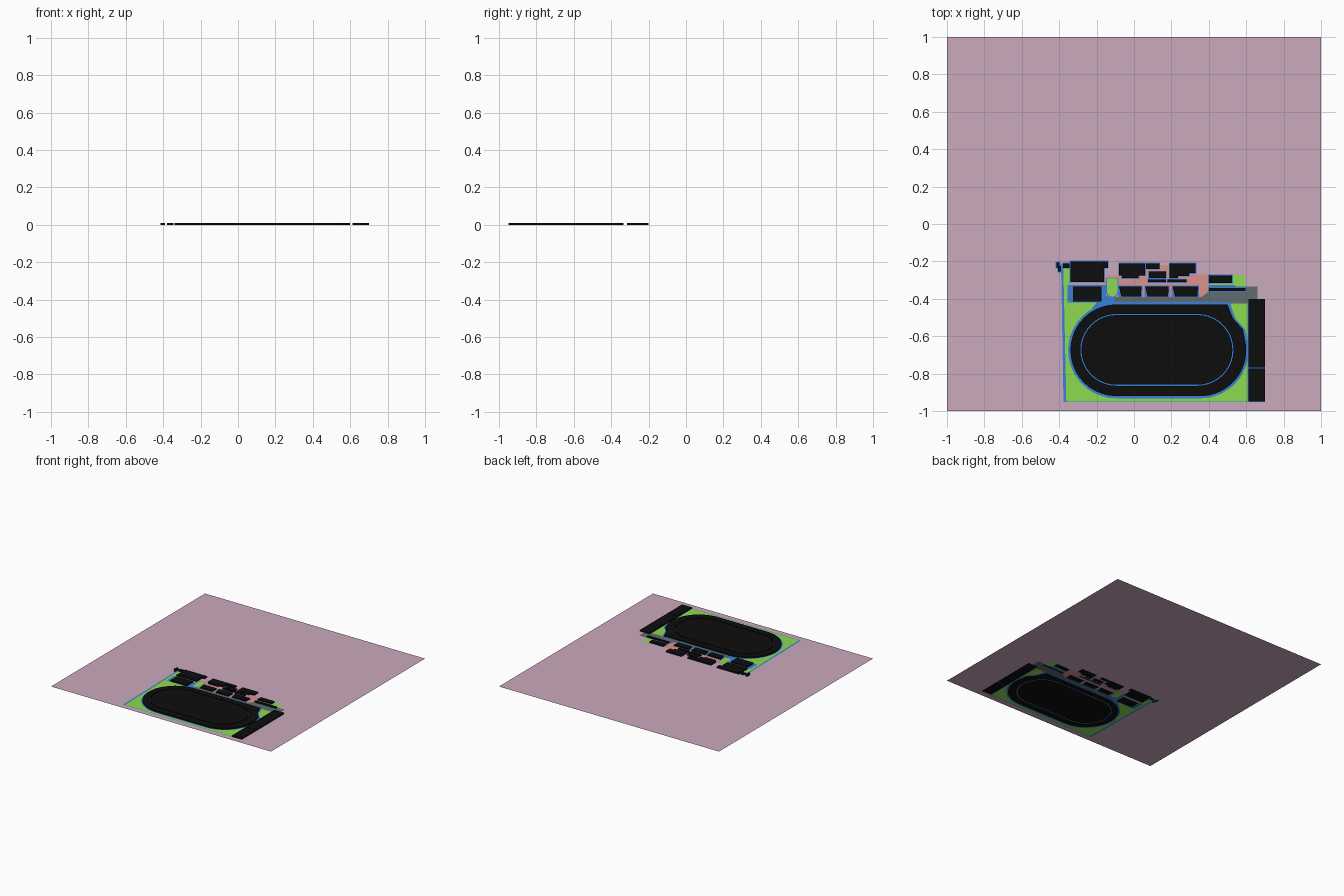
import bpy, bmesh, math
from mathutils import Vector
from mathutils.geometry import delaunay_2d_cdt

if "Cube" in bpy.data.objects:
    bpy.data.objects.remove(bpy.data.objects["Cube"])

HEIGHT = 0.01
COL = {
    "pink": (0.60, 0.40, 0.51, 1), "green": (0.27, 0.70, 0.08, 1),
    "blue": (0.04, 0.22, 0.70, 1), "salmon": (0.72, 0.29, 0.27, 1),
    "grey": (0.12, 0.15, 0.16, 1), "black": (0.004, 0.004, 0.004, 1),
}
MATS = {}
for key, c in COL.items():
    MATS[key] = bpy.data.materials.new(key)
    MATS[key].diffuse_color = c


def rect(x0, x1, y0, y1, g=0.0):
    return [(x0 - g, y0 - g), (x1 + g, y0 - g), (x1 + g, y1 + g), (x0 - g, y1 + g)]


def arc(cx, cy, r, a0, a1, n=20):
    return [(cx + r * math.cos(math.radians(a0 + (a1 - a0) * i / n)),
             cy + r * math.sin(math.radians(a0 + (a1 - a0) * i / n))) for i in range(n + 1)]


def stadium(x0, x1, cy, r):
    return arc(x1, cy, r, -90, 90) + arc(x0, cy, r, 90, 270)


def track(g=0.0):
    # oval with an angular widening at its back right corner
    corner = [(0.583 + g, -0.564), (0.53 + g, -0.505), (0.50 + g, -0.43 + g)]
    return arc(0.355, -0.675, 0.245 + g, -90, 15) + corner + \
        arc(-0.095, -0.675, 0.245 + g, 90, 270)


# Site layers, later ones lie over earlier ones: name, outline, colour, raised
layers = [("ground", rect(-1, 1, -1, 1), "pink", False)]


def add(name, poly, colour, raised=False):
    layers.append((name, poly, colour, raised))


# Lawns with thin kerbs, and paved areas
add("field_kerb", [(-0.377, -0.953), (0.613, -0.953), (0.613, -0.30), (-0.34, -0.30),
                   (-0.34, -0.215), (-0.39, -0.215)], "blue")
add("field_lawn", [(-0.362, -0.948), (0.608, -0.948), (0.608, -0.41), (-0.345, -0.41),
                   (-0.345, -0.225), (-0.378, -0.225)], "green")
add("back_ground", [(-0.34, -0.30), (-0.16, -0.30), (-0.16, -0.27), (0.57, -0.27),
                    (0.57, -0.29), (0.62, -0.29), (0.62, -0.335), (-0.34, -0.32)], "pink")
add("plaza", [(-0.35, -0.32), (-0.16, -0.32), (-0.15, -0.275), (-0.085, -0.275), (-0.085, -0.22),
              (0.33, -0.22), (0.33, -0.27), (0.40, -0.27), (0.40, -0.36), (0.36, -0.39),
              (-0.15, -0.39), (-0.35, -0.33)], "salmon")
add("entry_paving", [(-0.355, -0.325), (-0.15, -0.325), (-0.15, -0.385), (-0.10, -0.385),
                     (-0.10, -0.43), (-0.18, -0.45), (-0.27, -0.51), (-0.20, -0.42),
                     (-0.355, -0.42)], "blue")
add("side_lawn", rect(0.40, 0.595, -0.335, -0.275), "green")
add("side_lawn_tip", rect(0.535, 0.565, -0.29, -0.27), "green")
add("side_path", rect(0.40, 0.54, -0.334, -0.325), "blue")
add("road", [(-0.105, -0.425), (0.66, -0.425), (0.66, -0.335), (0.40, -0.335),
             (0.40, -0.36), (0.36, -0.39), (-0.105, -0.39)], "grey")
tongue = lambda r: [(-0.117 + r, -0.30 + r / 3)] + [(-0.117 - r, -0.30 + r / 3)] + \
    arc(-0.117, -0.36, r, 180, 360, 12)
add("tongue_kerb", tongue(0.034), "blue")
add("tongue_lawn", tongue(0.028), "green")

# Running track with a narrow gap around the infield
add("track_kerb", track(0.012), "blue")
add("running_track", track(), "black", True)
add("infield_gap", stadium(-0.095, 0.34, -0.673, 0.192), "blue")
add("infield", stadium(-0.095, 0.34, -0.673, 0.186), "black", True)

# Building blocks: x range, y range
blocks = [
    (-0.415, -0.398, -0.235, -0.205), (-0.405, -0.39, -0.255, -0.225),
    (-0.38, -0.345, -0.235, -0.21), (-0.34, -0.16, -0.31, -0.20),
    (-0.16, -0.14, -0.235, -0.20), (-0.325, -0.175, -0.415, -0.335),
    (-0.08, 0.06, -0.275, -0.21), (-0.065, 0.025, -0.29, -0.275),
    (0.065, 0.135, -0.24, -0.21), (0.08, 0.17, -0.29, -0.255),
    (0.075, 0.17, -0.311, -0.296), (0.18, 0.28, -0.311, -0.298),
    (0.19, 0.235, -0.29, -0.21), (0.235, 0.33, -0.262, -0.21),
    (0.235, 0.295, -0.277, -0.262), (0.40, 0.525, -0.315, -0.275),
    (0.40, 0.595, -0.359, -0.342),
]
for i, b in enumerate(blocks):
    add(f"block_kerb_{i}", rect(*b, 0.004), "blue")
for x0, x1 in ((-0.08, 0.04), (0.06, 0.185), (0.207, 0.342)):
    add("hall_kerb", rect(x0, x1, -0.385, -0.335, 0.005), "blue")
    add("hall", [(x0 + 0.012, -0.387), (x1 - 0.003, -0.387), (x1, -0.335), (x0, -0.335)],
        "black", True)
for i, b in enumerate(blocks):
    add(f"building_{i}", rect(*b), "black", True)

# Stands on the right
add("stands_kerb", rect(0.606, 0.70, -0.952, -0.40), "blue")
add("stand_front", rect(0.611, 0.70, -0.95, -0.772), "black", True)
add("stand_back", rect(0.611, 0.70, -0.768, -0.40), "black", True)

# Split the sheet along all outlines so every region is coplanar without overlap
pts, faces = [], []
for _, poly, _, _ in layers:
    area = sum(a[0] * b[1] - b[0] * a[1] for a, b in zip(poly, poly[1:] + poly[:1]))
    if area < 0:
        poly = poly[::-1]
    faces.append(list(range(len(pts), len(pts) + len(poly))))
    pts += [Vector(p) for p in poly]
cv, _, cf, _, _, origin = delaunay_2d_cdt(pts, [], faces, 1, 1e-5)
regions = {}
for f, ids in zip(cf, origin):
    if ids:
        regions.setdefault(max(ids), []).append(f)

for idx, tris in regions.items():
    name, _, colour, raised = layers[idx]
    bm = bmesh.new()
    vmap = {i: bm.verts.new((cv[i].x, cv[i].y, 0)) for i in {i for t in tris for i in t}}
    for t in tris:
        bm.faces.new([vmap[i] for i in t])
    bm.normal_update()
    for f in bm.faces:
        if f.normal.z < 0:
            f.normal_flip()
    me = bpy.data.meshes.new(name)
    bm.to_mesh(me)
    bm.free()
    me.materials.append(MATS[colour])
    ob = bpy.data.objects.new(name, me)
    bpy.context.collection.objects.link(ob)
    if raised:
        mod = ob.modifiers.new("thickness", 'SOLIDIFY')
        mod.thickness = HEIGHT
        mod.offset = 1

for m in bpy.data.materials:
    if m.users and not m.is_grease_pencil:
        m.use_nodes = True
        m.node_tree.nodes["Principled BSDF"].inputs["Base Color"].default_value = m.diffuse_color
